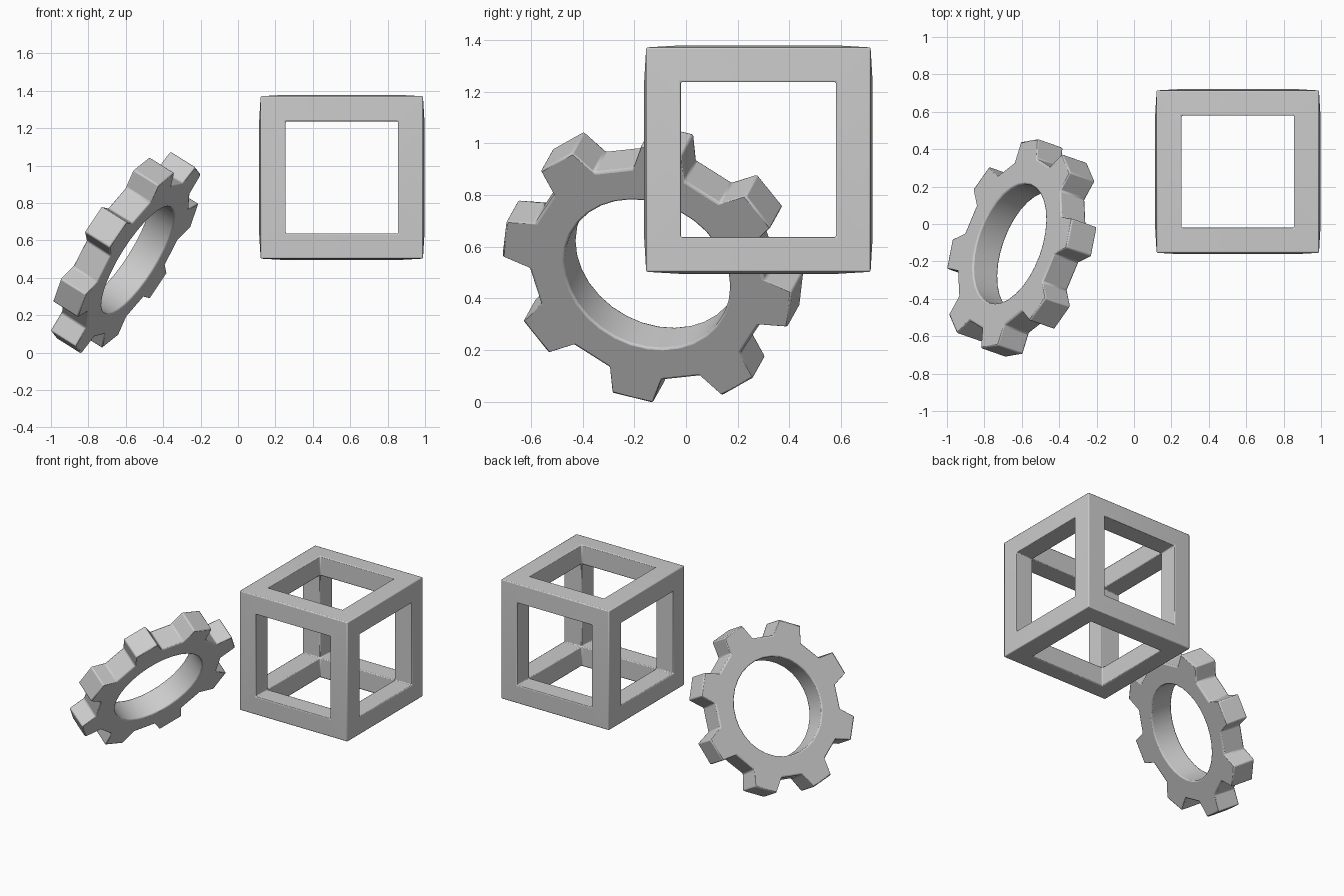
import bpy, bmesh
from math import cos, sin, radians
from itertools import product
from mathutils import Vector, Matrix

if "Cube" in bpy.data.objects:
    bpy.data.objects.remove(bpy.data.objects["Cube"])


def make_object(name, verts, faces, matrix, bevel):
    mesh = bpy.data.meshes.new(name)
    mesh.from_pydata(verts, [], faces)
    bm = bmesh.new()
    bm.from_mesh(mesh)
    bmesh.ops.remove_doubles(bm, verts=bm.verts, dist=1e-5)
    bmesh.ops.recalc_face_normals(bm, faces=bm.faces)
    bm.to_mesh(mesh)
    bm.free()
    obj = bpy.data.objects.new(name, mesh)
    bpy.context.collection.objects.link(obj)
    obj.matrix_world = matrix
    mod = obj.modifiers.new("edge_bevel", 'BEVEL')
    mod.width = bevel
    mod.segments = 2
    mod.limit_method = 'ANGLE'
    mod.angle_limit = radians(30)
    bpy.ops.object.select_all(action='DESELECT')
    obj.select_set(True)
    bpy.context.view_layer.objects.active = obj
    bpy.ops.object.shade_smooth_by_angle(angle=radians(35))
    return obj


# Open cube frame: each side is a slightly raised ring around a square opening
OUT, RAISED, HOLE = 0.434, 0.442, 0.30
verts, faces = [], []


def quad(*pts):
    faces.append(range(len(verts), len(verts) + 4))
    verts.extend(pts)


for axis, sign in product(range(3), (-1, 1)):
    def pt(corner, half, depth):
        p = Vector((0, 0, 0))
        p[axis] = sign * depth
        p[(axis + 1) % 3] = corner[0] * half
        p[(axis + 2) % 3] = corner[1] * half
        return p
    corners = [(-1, -1), (1, -1), (1, 1), (-1, 1)]
    for i in range(4):
        a, b = corners[i], corners[(i + 1) % 4]
        quad(pt(a, OUT, OUT), pt(b, OUT, OUT), pt(b, HOLE, RAISED), pt(a, HOLE, RAISED))
        quad(pt(a, HOLE, RAISED), pt(b, HOLE, RAISED), pt(b, HOLE, HOLE), pt(a, HOLE, HOLE))
make_object("cube_frame", verts, faces, Matrix.Translation((0.555, 0.28, 0.937)), 0.006)

# Tilted ring gear with eight tapered teeth
TEETH, HALF, BORE = 8, 0.082, 0.334
tooth = [(-12.5, 0.478), (-8, 0.585), (8, 0.585), (12.5, 0.478)]
outer, inner = [], []
for t in range(TEETH):
    for k, (deg, r) in enumerate(tooth):
        a = radians(deg + t * 45)
        b = radians(t * 45 + (k - 1.5) * 11.25)
        outer.append((r * cos(a), r * sin(a)))
        inner.append((BORE * cos(b), BORE * sin(b)))
n = len(outer)
verts = [(x, y, z) for ring, z in ((outer, HALF), (inner, HALF), (inner, -HALF), (outer, -HALF))
         for x, y in ring]
faces = [(r * n + i, r * n + (i + 1) % n, (r + 1) % 4 * n + (i + 1) % n, (r + 1) % 4 * n + i)
         for r in range(4) for i in range(n)]
normal = Vector((0.812, -0.284, -0.51)).normalized()
first_tooth = Vector((0.26, -0.606, 0.751))
first_tooth = (first_tooth - normal * first_tooth.dot(normal)).normalized()
side = normal.cross(first_tooth)
turn = Matrix((first_tooth, side, normal)).transposed().to_4x4()
make_object("gear", verts, faces, Matrix.Translation((-0.60, -0.128, 0.535)) @ turn, 0.008)
